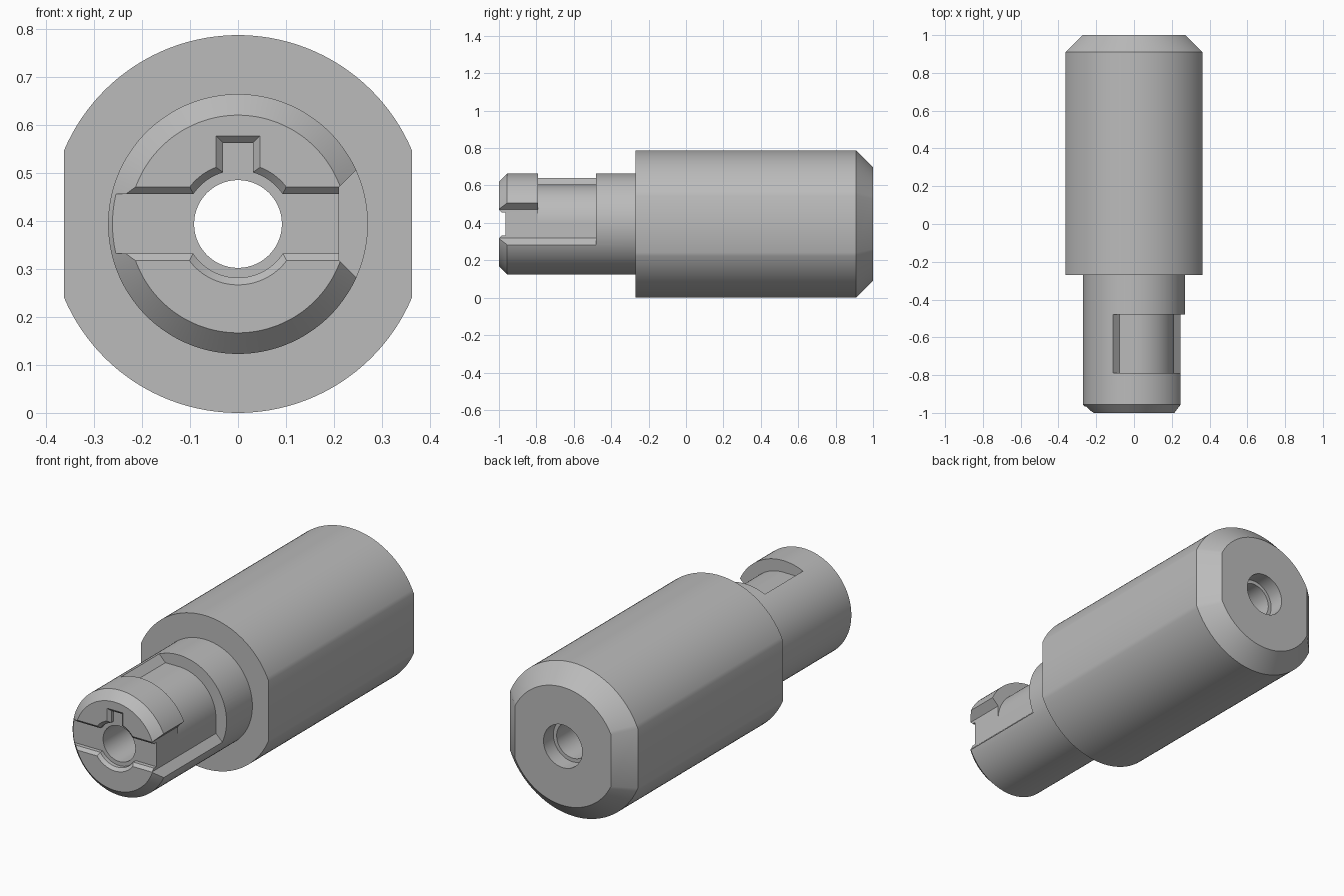
import bpy, bmesh, math

if "Cube" in bpy.data.objects:
    bpy.data.objects.remove(bpy.data.objects["Cube"])

CZ = 0.394                      # height of the long axis
grey = bpy.data.materials.new("machined grey")
grey.diffuse_color = (0.5, 0.5, 0.5, 1)
grey.use_nodes = True
grey.node_tree.nodes["Principled BSDF"].inputs["Base Color"].default_value = grey.diffuse_color


def loft(name, sections):
    """Closed solid through (y, [(x, z), ...]) sections with equal point counts."""
    bm = bmesh.new()
    rings = [[bm.verts.new((x, y, z + CZ)) for x, z in pts] for y, pts in sections]
    n = len(rings[0])
    for a, b in zip(rings, rings[1:]):
        for i in range(n):
            j = (i + 1) % n
            bm.faces.new((a[i], a[j], b[j], b[i]))
    bm.faces.new(rings[0])
    bm.faces.new(rings[-1])
    bmesh.ops.recalc_face_normals(bm, faces=bm.faces)
    me = bpy.data.meshes.new(name)
    bm.to_mesh(me)
    bm.free()
    me.materials.append(grey)
    ob = bpy.data.objects.new(name, me)
    bpy.context.collection.objects.link(ob)
    return ob


def ring(r, flat=None, n=47):
    """Circle, or circle trimmed by two flats at x = +-flat."""
    a = math.acos(flat / r) if flat else math.pi / (2 * n + 2)
    top = [a + (math.pi - 2 * a) * i / n for i in range(n + 1)]
    return [(r * math.cos(t), r * math.sin(t)) for t in top + [t + math.pi for t in top]]


def box(x0, x1, z0, z1, grow):
    return [(x0 - grow, z0 - grow), (x1 + grow, z0 - grow),
            (x1 + grow, z1 + grow), (x0 - grow, z1 + grow)]


def bevelled(name, shape):
    """Front recess cutter with a 45 degree lead-in."""
    return loft(name, [(-0.965, shape(0)), (-0.985, shape(0)), (-1.03, shape(0.045))])


# Stepped shaft: chamfered neck, flatted body, chamfered rear end
shaft = loft("stepped_shaft", [
    (-1.0, ring(0.227)), (-0.956, ring(0.271)), (-0.27, ring(0.271)),
    (-0.27, ring(0.394, 0.363)), (0.91, ring(0.394, 0.363)), (1.0, ring(0.304, 0.273))])

# Through bore with rear counterbore
bore = loft("bore_cutter", [(-1.1, ring(0.0915)), (0.92, ring(0.0915)),
                            (0.92, ring(0.11)), (1.1, ring(0.11))])

# Front face recesses: cross slot, round seat, key notch
slot = bevelled("slot_cutter", lambda g: box(-0.5, 0.5, -0.0615, 0.0625, g))
seat = bevelled("seat_cutter", lambda g: ring(0.112 + g))
key = bevelled("key_cutter", lambda g: box(-0.031, 0.031, 0.0, 0.169, g))

# Lengthwise side groove with flared walls
flare = [(0.211, -0.0755), (0.411, -0.2755), (0.411, 0.2775), (0.211, 0.0775)]
groove = loft("groove_cutter", [(-1.1, flare), (-0.48, flare)])

# Curved locking pocket from the groove round to the top
arc = [(0.211 * math.cos(t), 0.211 * math.sin(t))
       for t in [math.pi / 2 * i / 24 for i in range(25)]]
pocket_pts = [(0.45, 0.0)] + arc + [(-0.0765, 0.211), (-0.2155, 0.35), (0.45, 0.35)]
pocket = loft("pocket_cutter", [(-0.79, pocket_pts), (-0.48, pocket_pts)])

bpy.context.view_layer.objects.active = shaft
shaft.select_set(True)
for cutter in (bore, slot, seat, key, groove, pocket):
    mod = shaft.modifiers.new(cutter.name, 'BOOLEAN')
    mod.operation = 'DIFFERENCE'
    mod.solver = 'EXACT'
    mod.object = cutter
    bpy.ops.object.modifier_apply(modifier=mod.name)
    bpy.data.objects.remove(cutter)

bpy.ops.object.shade_smooth_by_angle(angle=math.radians(30))
